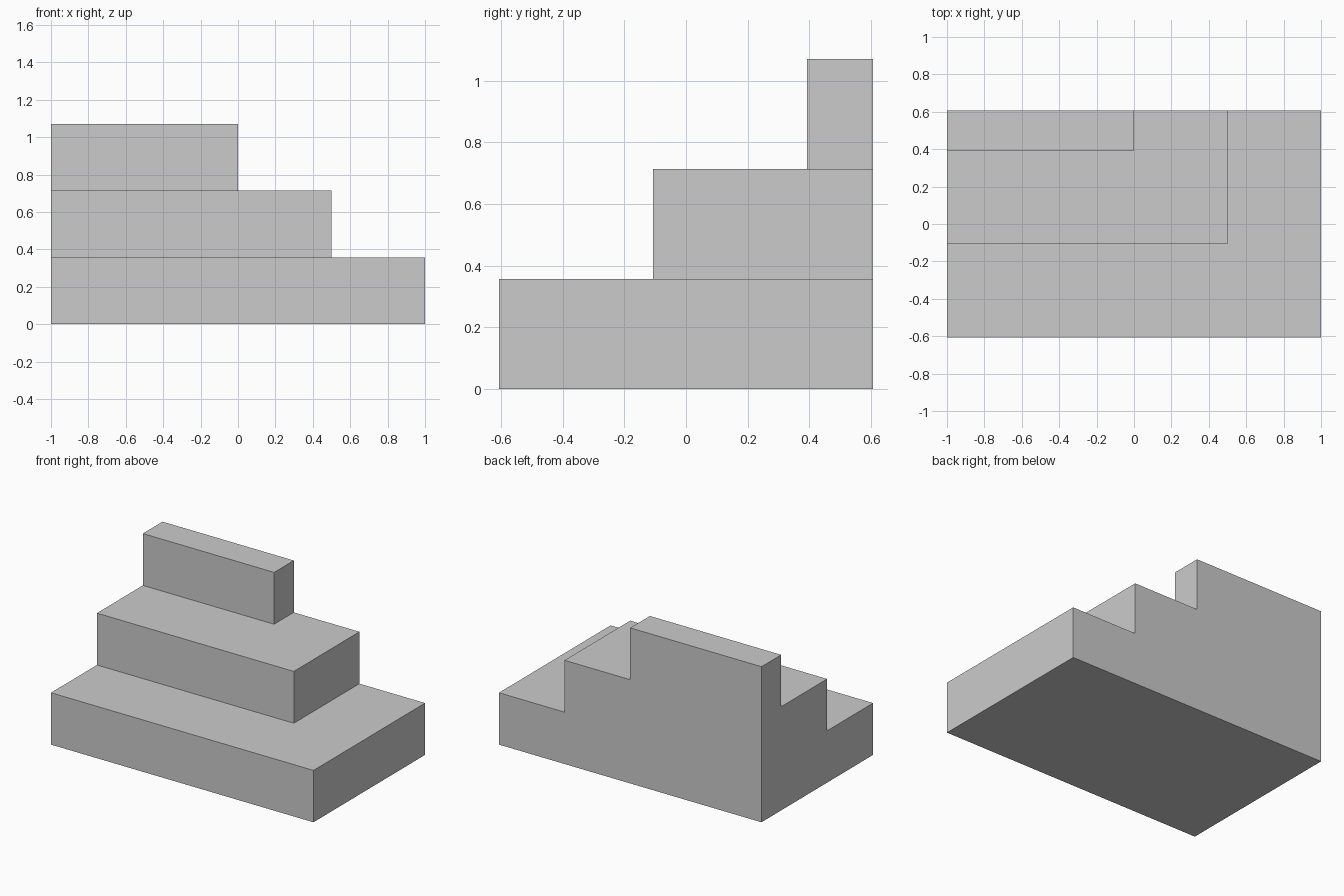
import bpy, bmesh

if "Cube" in bpy.data.objects:
    bpy.data.objects.remove(bpy.data.objects["Cube"])

STEP_HEIGHT = 1 / 2.8
BACK = 0.607
# Right edge and front edge of each tier; all tiers share the back-left corner
TIERS = [(1.0, -BACK), (0.5, BACK - 0.714), (0.0, BACK - 0.214)]

bm = bmesh.new()

# Footprint divided along the tier edges
xs = [-1.0] + sorted(t[0] for t in TIERS)
ys = sorted(t[1] for t in TIERS) + [BACK]
grid = [[bm.verts.new((x, y, 0)) for y in ys] for x in xs]
for i in range(len(xs) - 1):
    for j in range(len(ys) - 1):
        bm.faces.new((grid[i][j], grid[i + 1][j], grid[i + 1][j + 1], grid[i][j + 1]))

# Raise each tier out of the top of the one below
for level, (right, front) in enumerate(TIERS):
    z = level * STEP_HEIGHT
    region = []
    for f in bm.faces:
        c = f.calc_center_median()
        flat = all(abs(v.co.z - z) < 1e-4 for v in f.verts)
        if flat and c.x < right and c.y > front:
            region.append(f)
    result = bmesh.ops.extrude_face_region(bm, geom=region)
    moved = [g for g in result["geom"] if isinstance(g, bmesh.types.BMVert)]
    bmesh.ops.translate(bm, verts=moved, vec=(0, 0, STEP_HEIGHT))

# Merge coplanar faces into clean flat sides
bmesh.ops.recalc_face_normals(bm, faces=bm.faces[:])
bmesh.ops.dissolve_limit(bm, angle_limit=0.01, verts=bm.verts[:], edges=bm.edges[:])
bmesh.ops.recalc_face_normals(bm, faces=bm.faces[:])

mesh = bpy.data.meshes.new("corner_steps")
bm.to_mesh(mesh)
bm.free()
bpy.context.collection.objects.link(bpy.data.objects.new("corner_steps", mesh))
